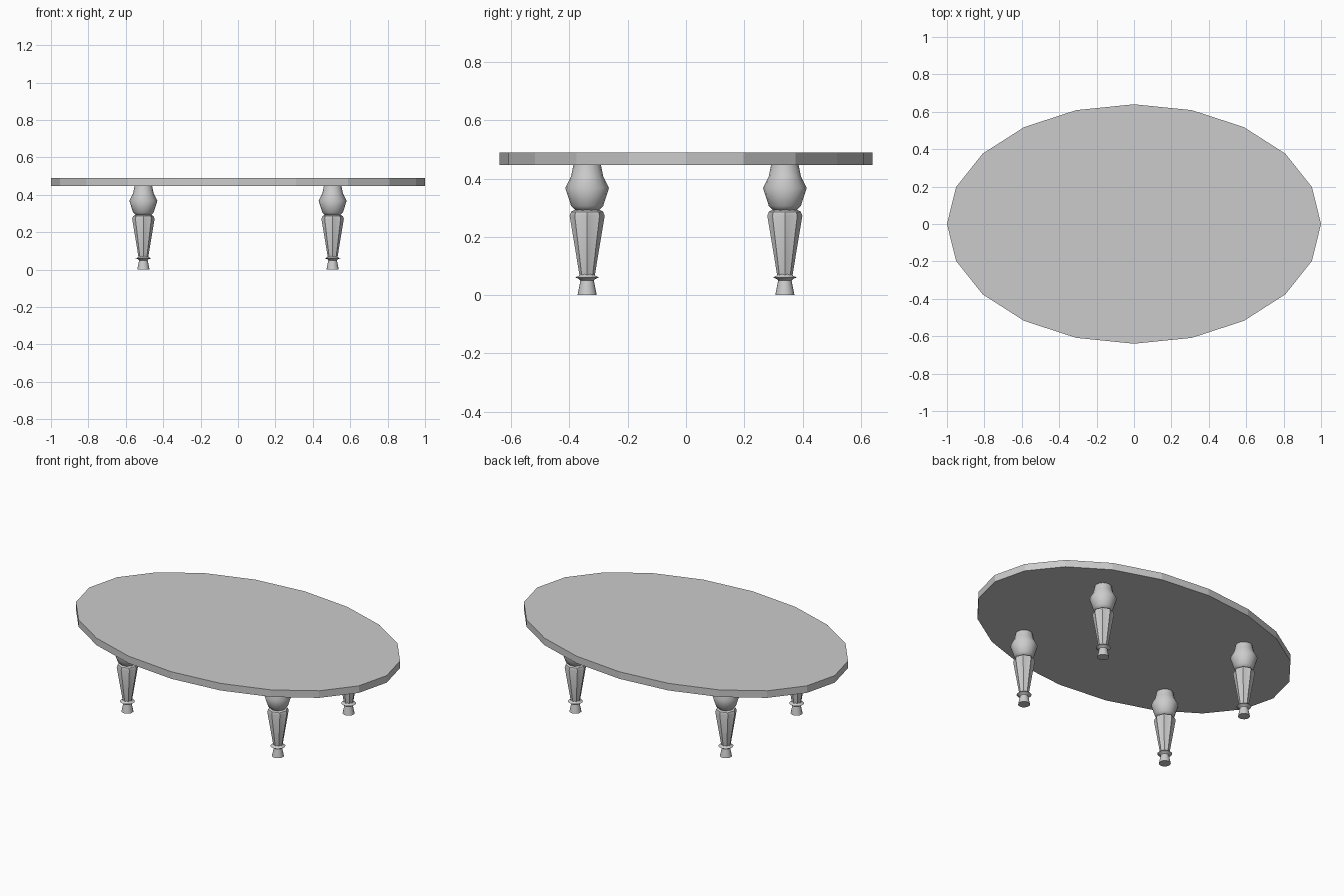
import bpy, bmesh, math

if "Cube" in bpy.data.objects:
    bpy.data.objects.remove(bpy.data.objects["Cube"])


def lathe(name, profile, sides, loc=(0, 0, 0), scale_y=1.0, groove=1.0, angle=None):
    """Stack rings of (radius, z) into a closed solid; odd vertices are pulled in by groove."""
    bm = bmesh.new()
    rings = []
    for r, z in profile:
        ring = []
        for i in range(sides):
            a = 2 * math.pi * i / sides
            k = r * (groove if i % 2 else 1.0)
            ring.append(bm.verts.new((k * math.cos(a), k * math.sin(a) * scale_y, z)))
        rings.append(ring)
    for lo, hi in zip(rings, rings[1:]):
        for i in range(sides):
            j = (i + 1) % sides
            bm.faces.new((lo[i], lo[j], hi[j], hi[i]))
    bm.faces.new(rings[0][::-1])
    bm.faces.new(rings[-1])
    mesh = bpy.data.meshes.new(name)
    bm.to_mesh(mesh)
    bm.free()
    ob = bpy.data.objects.new(name, mesh)
    ob.location = loc
    bpy.context.collection.objects.link(ob)
    if angle:
        bpy.ops.object.select_all(action='DESELECT')
        ob.select_set(True)
        bpy.context.view_layer.objects.active = ob
        bpy.ops.object.shade_smooth_by_angle(angle=math.radians(angle))
    return ob


# Oval top with 20 straight sides
lathe("table_top", [(1, 0.447), (1, 0.49)], 20, scale_y=0.64)

# Leg profiles, bottom to top
foot = [(0.033, 0), (0.023, 0.05), (0.029, 0.056), (0.041, 0.061), (0.029, 0.066), (0.024, 0.072)]
shaft = [(0.026, 0.066), (0.060, 0.272), (0.055, 0.286), (0.040, 0.294)]
bulb = [(0.040, 0.290), (0.048, 0.299), (0.055, 0.306), (0.075, 0.368),
        (0.055, 0.408), (0.047, 0.448)]

# Four turned legs: round foot, fluted taper, round bulb
for sx, side in ((-1, "left"), (1, "right")):
    for sy, end in ((-1, "front"), (1, "back")):
        loc = (sx * 0.506, sy * 0.339, 0)
        tag = f"{end}_{side}_leg"
        lathe(tag + "_foot", foot, 16, loc, angle=40)
        lathe(tag + "_shaft", shaft, 16, loc, groove=0.88, angle=30)
        lathe(tag + "_bulb", bulb, 16, loc, angle=50)
